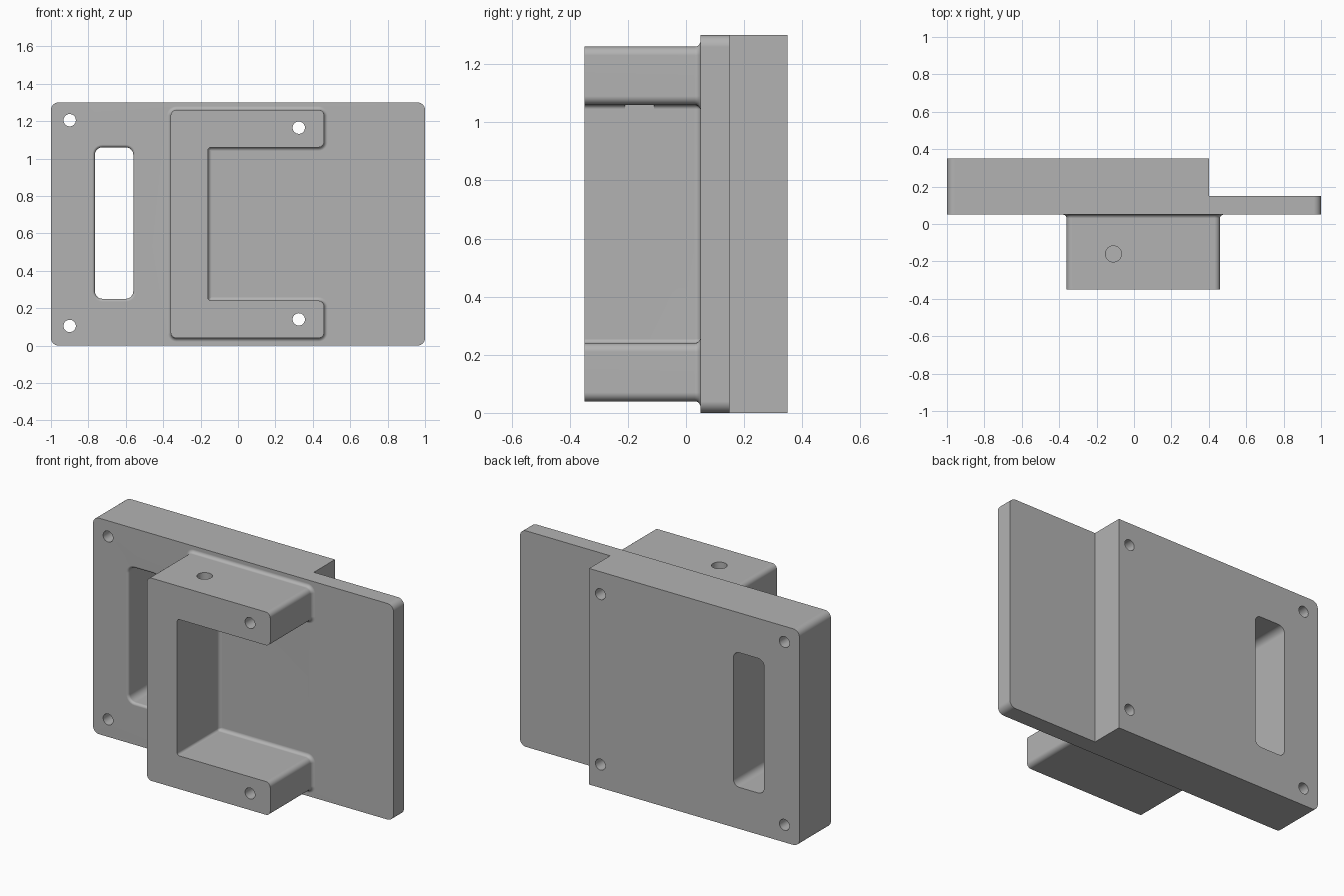
import bpy, bmesh, math
from mathutils import Vector

cube = bpy.data.objects.get("Cube")
if cube:
    bpy.data.objects.remove(cube, do_unlink=True)

# Single flat colour
grey = bpy.data.materials.new("plain grey")
grey.use_nodes = True
grey.diffuse_color = (0.45, 0.45, 0.45, 1)
grey.node_tree.nodes["Principled BSDF"].inputs["Base Color"].default_value = grey.diffuse_color


def outline(corners, offset=0.0, steps=6):
    """Right-angled (x, z, radius) outline, grown by offset, with rounded corners."""
    pts = []
    n = len(corners)
    for i, (x, z, r) in enumerate(corners):
        p = Vector((x, z))
        d0 = (p - Vector(corners[i - 1][:2])).normalized()
        d1 = (Vector(corners[(i + 1) % n][:2]) - p).normalized()
        convex = d0.x * d1.y - d0.y * d1.x > 0
        normals = Vector((d0.y, -d0.x)) + Vector((d1.y, -d1.x))
        p = p + normals * offset
        r = max(r + (offset if convex else -offset), 0.002)
        centre = p - d0 * r + d1 * r
        for k in range(steps + 1):
            a = k / steps * math.pi / 2
            pts.append(centre - d1 * r * math.cos(a) + d0 * r * math.sin(a))
    return pts


def loft(name, corners, sections):
    """Solid running along y through (y, offset) sections."""
    bm = bmesh.new()
    rings = [[bm.verts.new((p.x, y, p.y)) for p in outline(corners, o)]
             for y, o in sections]
    for a, b in zip(rings, rings[1:]):
        for i in range(len(a)):
            j = (i + 1) % len(a)
            bm.faces.new((a[i], a[j], b[j], b[i]))
    bm.faces.new(rings[0])
    bm.faces.new(rings[-1])
    bmesh.ops.recalc_face_normals(bm, faces=bm.faces[:])
    mesh = bpy.data.meshes.new(name)
    bm.to_mesh(mesh)
    bm.free()
    obj = bpy.data.objects.new(name, mesh)
    bpy.context.collection.objects.link(obj)
    mesh.materials.append(grey)
    return obj


def box(name, low, high):
    lo, hi = Vector(low), Vector(high)
    bpy.ops.mesh.primitive_cube_add(size=1, location=(lo + hi) / 2)
    obj = bpy.context.object
    obj.name = name
    obj.scale = hi - lo
    return obj


def rod(name, radius, depth, location, rotation=(0, 0, 0)):
    bpy.ops.mesh.primitive_cylinder_add(vertices=32, radius=radius, depth=depth,
                                        location=location, rotation=rotation)
    bpy.context.object.name = name
    return bpy.context.object


def rect(x0, x1, z0, z1, r):
    return [(x0, z0, r), (x1, z0, r), (x1, z1, r), (x0, z1, r)]


def combine(target, tool, operation):
    tool.hide_render = True
    if not tool.data.materials:
        tool.data.materials.append(grey)
    mod = target.modifiers.new("join", "BOOLEAN")
    mod.operation, mod.solver, mod.object = operation, "EXACT", tool
    bpy.context.view_layer.objects.active = target
    bpy.ops.object.modifier_apply(modifier=mod.name)
    bpy.data.objects.remove(tool, do_unlink=True)


FRONT = 0.05   # front face of the mounting plate
BACK = 0.35
FILLET = 0.02
angles = [k / 5 * math.pi / 2 for k in range(6)]

# Mounting plate, thinner on one side
body = loft("mounting_plate", rect(-1, 1, 0, 1.3, 0.04), [(FRONT, 0), (BACK, 0)])
combine(body, box("step_cutter", (0.4, 0.15, -0.1), (1.1, 0.5, 1.4)), "DIFFERENCE")

# C-shaped bracket with a fillet where it meets the plate
c_shape = [(-0.36, 0.04, 0.03), (0.46, 0.04, 0.03), (0.46, 0.24, 0.03), (-0.16, 0.24, 0.015),
           (-0.16, 1.06, 0.015), (0.46, 1.06, 0.03), (0.46, 1.26, 0.03), (-0.36, 1.26, 0.03)]
flare = [(FRONT - FILLET + FILLET * math.sin(a), FILLET * (1 - math.cos(a))) for a in angles]
bracket = loft("bracket", c_shape, [(-0.35, 0)] + flare + [(FRONT + 0.02, FILLET)])
combine(body, bracket, "UNION")

# Long slot with a softened front edge
soft = 0.015
lip = [(FRONT + soft - soft * math.sin(a), soft * (1 - math.cos(a))) for a in angles]
slot = loft("slot_cutter", rect(-0.765, -0.56, 0.25, 1.06, 0.04),
            [(0.5, 0)] + lip + [(FRONT - 0.05, soft)])
combine(body, slot, "DIFFERENCE")

# Screw holes through plate and bracket arms
for x, z in [(-0.9, 0.105), (-0.9, 1.205), (0.325, 0.14), (0.325, 1.165)]:
    combine(body, rod("screw_hole", 0.033, 2, (x, 0, z), (math.pi / 2, 0, 0)), "DIFFERENCE")

# Vertical hole in the upper arm, with a square nut pocket below it
combine(body, rod("top_hole", 0.043, 0.3, (-0.11, -0.16, 1.23)), "DIFFERENCE")
combine(body, box("nut_pocket", (-0.161, -0.21, 1.0), (-0.06, -0.11, 1.1)), "DIFFERENCE")

# Smooth rounded edges, crisp flat faces
body.name = "plate_with_bracket"
bpy.ops.object.select_all(action="DESELECT")
body.select_set(True)
bpy.context.view_layer.objects.active = body
bpy.ops.object.shade_smooth_by_angle(angle=math.radians(35))
weighted = body.modifiers.new("even shading", "WEIGHTED_NORMAL")
weighted.keep_sharp = True
